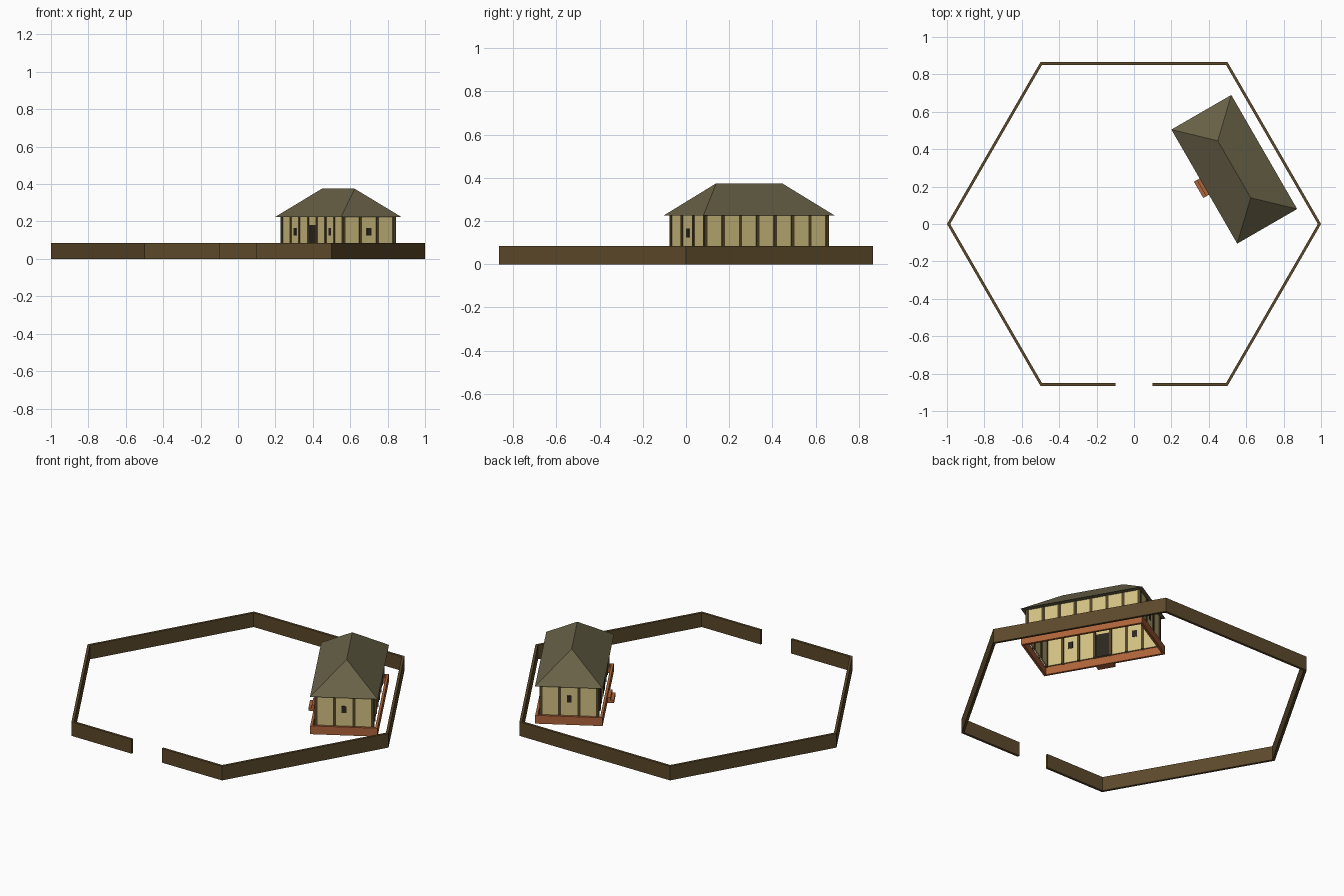
import bpy
from math import radians, cos, sin
from mathutils import Matrix

if "Cube" in bpy.data.objects:
    bpy.data.objects.remove(bpy.data.objects["Cube"])

def material(name, rgb):
    m = bpy.data.materials.new(name)
    m.diffuse_color = (*[(c / 255) ** 2.2 for c in rgb], 1)
    m.use_nodes = True
    m.node_tree.nodes["Principled BSDF"].inputs["Base Color"].default_value = m.diffuse_color
    return m

timber = material("dark_timber", (92, 74, 46))
plaster = material("plaster", (208, 190, 128))
post_mat = material("post_wood", (82, 68, 44))
clay = material("red_wood", (172, 100, 60))
slate = material("roof_shingle", (104, 97, 72))
dark = material("dark_opening", (48, 42, 36))

# house frame: local -y is the door side
HOUSE = Matrix.Translation((0.536, 0.2925, 0)) @ Matrix.Rotation(radians(-60), 4, 'Z')

def mesh(name, verts, faces, mat, frame=None):
    me = bpy.data.meshes.new(name)
    me.from_pydata(verts, [], faces)
    me.materials.append(mat)
    ob = bpy.data.objects.new(name, me)
    if frame:
        ob.matrix_world = frame
    bpy.context.collection.objects.link(ob)
    return ob

def box(name, x0, x1, y0, y1, z0, z1, mat):
    v = [(x, y, z) for z in (z0, z1) for x, y in ((x0, y0), (x1, y0), (x1, y1), (x0, y1))]
    f = [(3, 2, 1, 0), (4, 5, 6, 7)] + [(i, (i + 1) % 4, (i + 1) % 4 + 4, i + 4) for i in range(4)]
    return mesh(name, v, f, mat, HOUSE)

def centred(name, x, y, w, d, z0, z1, mat):
    return box(name, x - w / 2, x + w / 2, y - d / 2, y + d / 2, z0, z1, mat)

# hexagonal palisade, open at the front gate
def path(r):
    corners = [(r * cos(radians(a)), r * sin(radians(a))) for a in range(-60, 241, 60)]
    y = corners[0][1]
    return [(0.1, y)] + corners + [(-0.1, y)]

outer, inner, H = path(1.0), path(0.983), 0.085
verts, faces = [], []
for o, i in zip(outer, inner):
    verts += [(*o, 0), (*o, H), (*i, H), (*i, 0)]
for k in range(len(outer) - 1):
    a, b = 4 * k, 4 * k + 4
    faces += [(a + j, b + j, b + (j + 1) % 4, a + (j + 1) % 4) for j in range(4)]
last = len(verts) - 4
faces += [(0, 1, 2, 3), (last + 3, last + 2, last + 1, last)]
mesh("perimeter_wall", verts, faces, timber)

# foundation ring
BX, BY, T = 0.35, 0.184, 0.014
for s, side in ((-1, "front"), (1, "back")):
    centred("foundation_" + side, 0, s * (BY - T / 2), 2 * BX, T, 0, 0.05, clay)
for s, side in ((-1, "left"), (1, "right")):
    centred("foundation_" + side, s * (BX - T / 2), 0, T, 2 * (BY - T), 0, 0.05, clay)

# walls
WX, WY, Z0, Z1 = 0.328, 0.159, 0.04, 0.225
for s, side in ((-1, "front"), (1, "back")):
    centred("wall_" + side, 0, s * (WY - 0.004), 2 * WX, 0.008, Z0, Z1, plaster)
for s, side in ((-1, "left"), (1, "right")):
    centred("wall_" + side, s * (WX - 0.004), 0, 0.008, 2 * WY - 0.016, Z0, Z1, plaster)

# timber posts on the long and short sides
P = 0.016
for s in (-1, 1):
    for i in range(8):
        centred("long_side_post", -0.325 + i * 0.65 / 7, s * (WY - 0.004), P, P, Z0, Z1, post_mat)
    for y in (-0.053, 0.053):
        centred("end_post", s * (WX - 0.004), y, P, P, Z0, Z1, post_mat)

# door and windows
centred("door", 0, -WY + 0.004, 0.08, 0.012, Z0, 0.18, dark)
for s in (-1, 1):
    centred("front_window", s * 0.1857, -WY + 0.004, 0.027, 0.012, 0.125, 0.165, dark)
    centred("end_window", s * (WX - 0.004), 0, 0.012, 0.027, 0.125, 0.165, dark)

# entrance steps
box("upper_step", -0.05, 0.05, -0.202, -BY, 0, 0.034, clay)
box("lower_step", -0.05, 0.05, -0.22, -0.202, 0, 0.017, clay)

# hipped roof
RX, RY, RIDGE = 0.352, 0.185, 0.176
mesh("hipped_roof",
     [(-RX, -RY, Z1), (RX, -RY, Z1), (RX, RY, Z1), (-RX, RY, Z1), (-RIDGE, 0, 0.375), (RIDGE, 0, 0.375)],
     [(3, 2, 1, 0), (0, 1, 5, 4), (1, 2, 5), (2, 3, 4, 5), (3, 0, 4)], slate, HOUSE)
